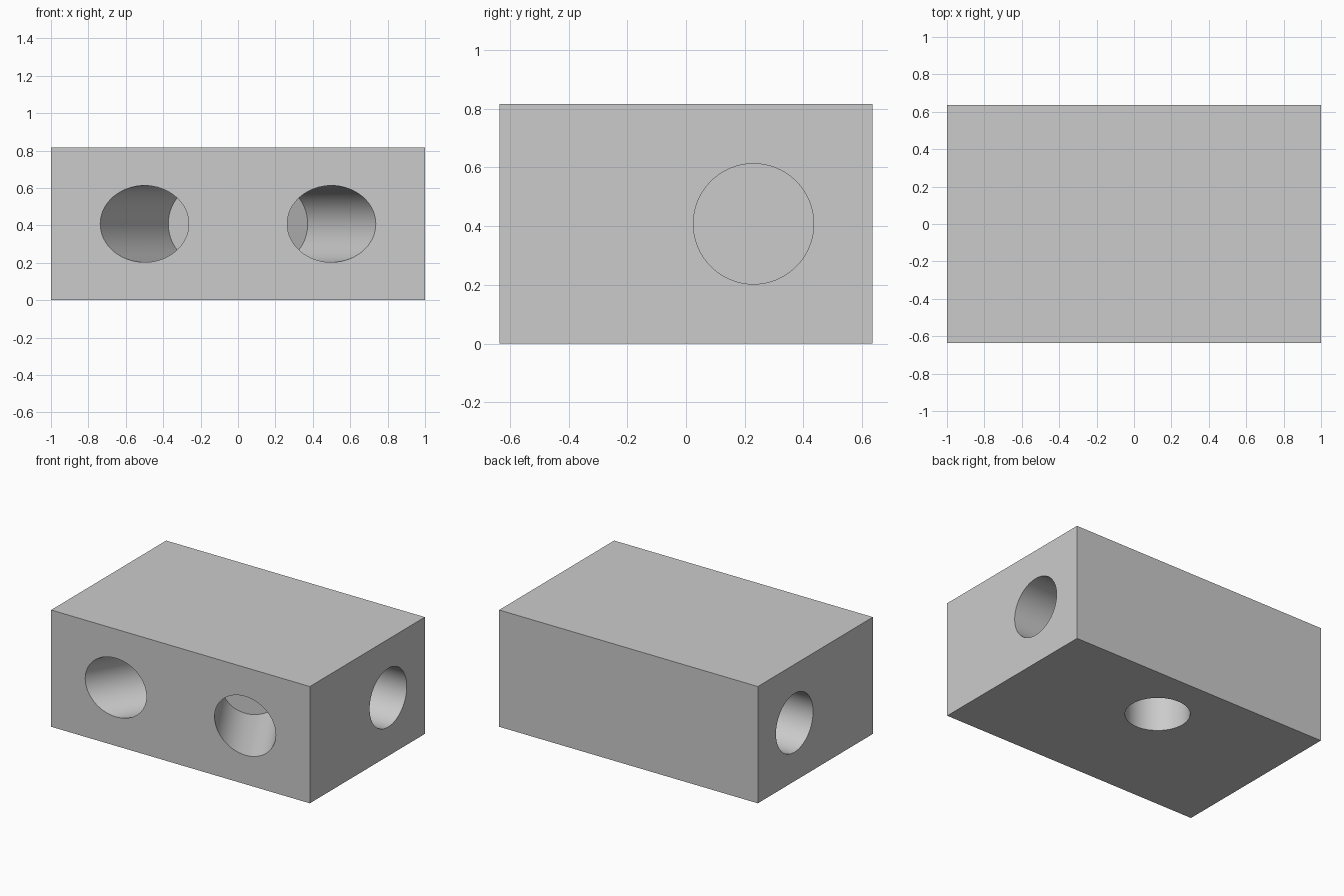
import bpy
from math import sin, cos, radians
from mathutils import Vector

default = bpy.data.objects.get("Cube")
if default:
    bpy.data.objects.remove(default, do_unlink=True)

WIDTH, DEPTH, HEIGHT = 2.0, 1.27, 0.816
RADIUS = 0.205      # every bore shares one drill size
BORE = 0.61         # drilled depth along the axis
OVERSHOOT = 0.2     # cutter length outside the block
TILT = radians(30)
MID = HEIGHT / 2
BACK_ROW = 0.23

# Plain grey material
grey = bpy.data.materials.new("plain grey")
grey.use_nodes = True
colour = (0.6, 0.6, 0.6, 1)
grey.diffuse_color = colour
grey.node_tree.nodes["Principled BSDF"].inputs["Base Color"].default_value = colour

# Solid block
bpy.ops.mesh.primitive_cube_add(size=1, location=(0, 0, MID))
block = bpy.context.object
block.name = "drilled_block"
block.dimensions = (WIDTH, DEPTH, HEIGHT)
bpy.ops.object.transform_apply(location=True, rotation=False, scale=True)
block.data.materials.append(grey)


def drill(name, mouth, direction):
    """Cut a flat-ended blind bore from its mouth along a direction."""
    axis = Vector(direction).normalized()
    centre = Vector(mouth) + axis * (BORE - OVERSHOOT) / 2
    bpy.ops.mesh.primitive_cylinder_add(
        vertices=64, radius=RADIUS, depth=BORE + OVERSHOOT, location=centre,
        rotation=axis.to_track_quat('Z', 'Y').to_euler())
    cutter = bpy.context.object
    cutter.name = name
    cutter.hide_render = True
    cutter.data.materials.append(grey)
    cut = block.modifiers.new(name, 'BOOLEAN')
    cut.operation = 'DIFFERENCE'
    cut.solver = 'EXACT'
    cut.object = cutter
    bpy.context.view_layer.objects.active = block
    bpy.ops.object.modifier_apply(modifier=cut.name)
    bpy.data.objects.remove(cutter, do_unlink=True)


# Mirrored bores: slanted pair in the front, straight pair in the sides
for side, label in ((1, "left"), (-1, "right")):
    drill(label + "_front_bore", (side * 0.5, -DEPTH / 2, MID),
          (-side * sin(TILT), cos(TILT), 0))
    drill(label + "_side_bore", (side * WIDTH / 2, BACK_ROW, MID), (-side, 0, 0))

# Upright bore in the underside
drill("bottom_bore", (0, BACK_ROW, 0), (0, 0, 1))

# Smooth bore walls, crisp edges
bpy.ops.object.select_all(action='DESELECT')
block.select_set(True)
bpy.context.view_layer.objects.active = block
bpy.ops.object.shade_smooth_by_angle(angle=radians(30))
